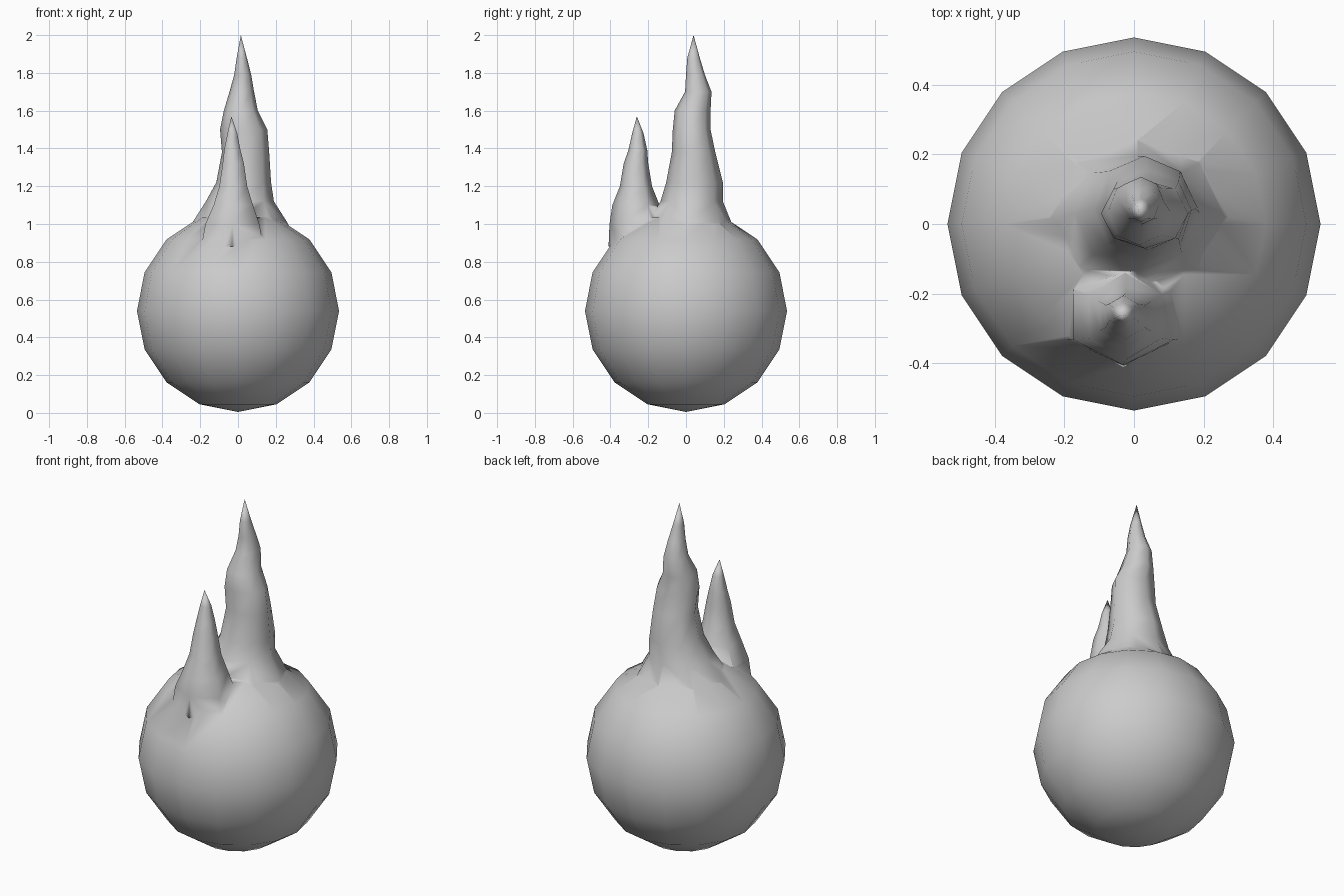
import bpy, bmesh
from math import cos, sin, pi

cube = bpy.data.objects.get("Cube")
if cube:
    bpy.data.objects.remove(cube, do_unlink=True)

grey = bpy.data.materials.new("plain grey")
grey.use_nodes = True
grey.diffuse_color = (0.6, 0.6, 0.6, 1)
grey.node_tree.nodes["Principled BSDF"].inputs["Base Color"].default_value = (0.6, 0.6, 0.6, 1)


def add_object(name, bm):
    bmesh.ops.recalc_face_normals(bm, faces=bm.faces)
    for f in bm.faces:
        f.smooth = True
    mesh = bpy.data.meshes.new(name)
    bm.to_mesh(mesh)
    bm.free()
    mesh.materials.append(grey)
    obj = bpy.data.objects.new(name, mesh)
    bpy.context.collection.objects.link(obj)
    return obj


def flame(name, sides, rings, tip):
    """Loft elliptical rings (x, y, x radius, y radius, z) to a point."""
    bm = bmesh.new()
    loops = []
    for x, y, rx, ry, z in rings:
        angles = [2 * pi * i / sides + pi / 2 for i in range(sides)]
        loops.append([bm.verts.new((x + rx * cos(a), y + ry * sin(a), z)) for a in angles])
    top = bm.verts.new(tip)
    bm.faces.new(loops[0][::-1])
    for i in range(sides):
        j = (i + 1) % sides
        for low, high in zip(loops, loops[1:]):
            bm.faces.new((low[i], low[j], high[j], high[i]))
        bm.faces.new((loops[-1][i], loops[-1][j], top))
    return add_object(name, bm)


# Round body
bm = bmesh.new()
bmesh.ops.create_uvsphere(bm, u_segments=16, v_segments=8, radius=0.535)
bmesh.ops.translate(bm, verts=bm.verts, vec=(0, 0, 0.54))
body = add_object("round_body", bm)

# Tall wavy flame and the small one before it
tall = flame("tall_flame", 8, [
    (0.0, 0.02, 0.30, 0.25, 0.93),
    (0.01, 0.02, 0.25, 0.22, 1.01),
    (0.01, 0.03, 0.18, 0.165, 1.12),
    (0.03, 0.045, 0.145, 0.15, 1.22),
    (0.04, 0.04, 0.125, 0.115, 1.38),
    (0.03, 0.03, 0.125, 0.10, 1.5),
    (0.015, 0.035, 0.09, 0.095, 1.6),
    (0.02, 0.065, 0.065, 0.07, 1.7),
    (0.025, 0.05, 0.045, 0.05, 1.79),
    (0.02, 0.04, 0.027, 0.033, 1.88),
], (0.015, 0.04, 2.0))
small = flame("small_flame", 6, [
    (-0.03, -0.25, 0.19, 0.16, 0.88),
    (-0.03, -0.26, 0.165, 0.145, 1.0),
    (-0.025, -0.265, 0.12, 0.125, 1.1),
    (-0.025, -0.265, 0.085, 0.085, 1.2),
    (-0.025, -0.265, 0.065, 0.065, 1.32),
    (-0.03, -0.255, 0.05, 0.05, 1.39),
    (-0.03, -0.255, 0.03, 0.03, 1.48),
], (-0.035, -0.26, 1.57))

# Fuse the flames into the body
for part in (tall, small):
    join = body.modifiers.new("fuse_" + part.name, "BOOLEAN")
    join.operation = "UNION"
    join.solver = "EXACT"
    join.object = part
    part.hide_render = True
    part.hide_viewport = True
